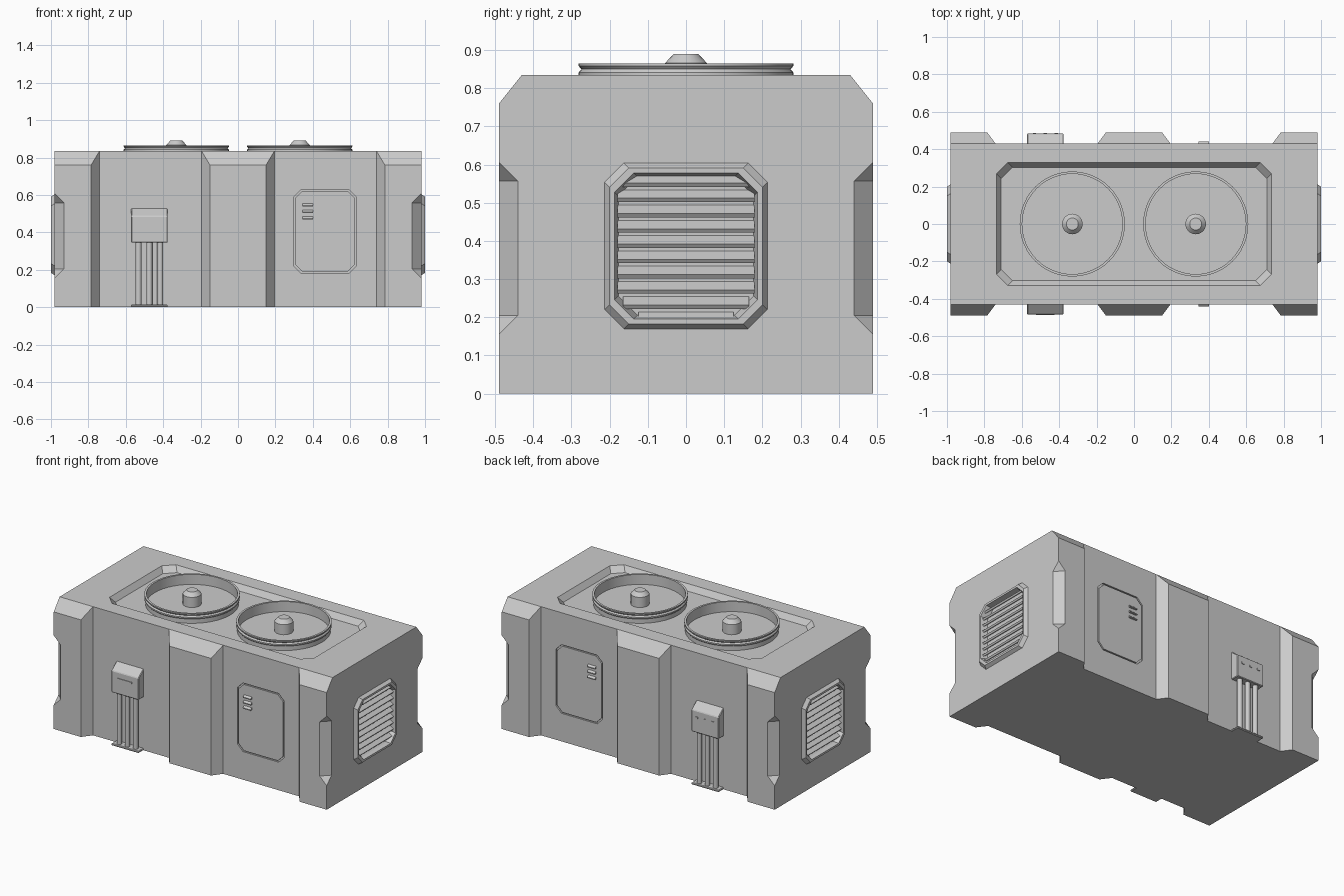
import bpy, bmesh, math

cube = bpy.data.objects.get("Cube")
if cube:
    bpy.data.objects.remove(cube, do_unlink=True)

grey = bpy.data.materials.new("plain grey")
grey.use_nodes = True
grey.diffuse_color = (0.6, 0.6, 0.6, 1)
grey.node_tree.nodes["Principled BSDF"].inputs["Base Color"].default_value = (0.6, 0.6, 0.6, 1)


def finish(name, bm, smooth=False):
    bmesh.ops.remove_doubles(bm, verts=bm.verts, dist=1e-5)
    bmesh.ops.recalc_face_normals(bm, faces=bm.faces)
    mesh = bpy.data.meshes.new(name)
    bm.to_mesh(mesh)
    bm.free()
    mesh.materials.append(grey)
    if smooth:
        mesh.shade_smooth()
        mesh.set_sharp_from_angle(angle=math.radians(30))
    obj = bpy.data.objects.new(name, mesh)
    bpy.context.scene.collection.objects.link(obj)
    return obj


def loft(name, rings, closed=False, smooth=False):
    """Skin equal-sized rings of points; cap the ends, or close into a loop."""
    bm = bmesh.new()
    vs = [[bm.verts.new(p) for p in ring] for ring in rings]
    pairs = list(zip(vs, vs[1:]))
    if closed:
        pairs.append((vs[-1], vs[0]))
    else:
        bm.faces.new(vs[0])
        bm.faces.new(vs[-1])
    for a, b in pairs:
        for i in range(len(a)):
            j = (i + 1) % len(a)
            bm.faces.new((a[i], a[j], b[j], b[i]))
    return finish(name, bm, smooth)


def box(name, x0, x1, y0, y1, z0, z1):
    return loft(name, [[(x0, y0, z), (x1, y0, z), (x1, y1, z), (x0, y1, z)] for z in (z0, z1)])


def octagon(w, h, c):
    return [(w, c - h), (w, h - c), (w - c, h), (c - w, h),
            (-w, h - c), (-w, c - h), (c - w, -h), (w - c, -h)]


def circle(x, y, r, z, n=48):
    return [(x + r * math.cos(2 * math.pi * i / n), y + r * math.sin(2 * math.pi * i / n), z)
            for i in range(n)]


WALL, RIB, END, TOP, SHOULDER, FLOOR = 0.43, 0.49, 0.98, 0.835, 0.76, 0.80

# Body: ribbed plan, with the rib tops sloping back to the roof
half = [(-END, WALL), (-END, RIB), (-0.785, RIB), (-0.74, WALL), (-0.195, WALL), (-0.15, RIB)]
half += [(-x, y) for x, y in reversed(half)]
plan = half + [(x, -y) for x, y in reversed(half)]
bm = bmesh.new()
low = [bm.verts.new((x, y, 0)) for x, y in plan]
high = [bm.verts.new((x, y, SHOULDER if abs(y) > WALL else TOP)) for x, y in plan]
bm.faces.new(low)
bm.faces.new([v for v in high if v.co.z > SHOULDER + 0.01])
for i in range(len(plan)):
    j = (i + 1) % len(plan)
    bm.faces.new((low[i], low[j], high[j], high[i]))
    if abs(plan[i][1]) == WALL and abs(plan[j][1]) == RIB:
        bm.faces.new(high[i:i + 4])
body = finish("body", bm)

# Cutters: roof recess, corner notches, vent pockets, door pockets
cutters = [loft("roof_cutter", [
    [(x, y, z) for x, y in octagon(0.735 + g, 0.328 + g, 0.06)]
    for z, g in ((FLOOR, -0.025), (TOP + 0.014, 0.01))])]
VENT_Z, DOOR_X, DOOR_Z = 0.387, 0.465, 0.405
for sx in (-1, 1):
    for sy in (-1, 1):
        cutters.append(loft("corner_cutter", [
            circle(sx * END, sy * RIB, r, z, 4)
            for z, r in ((0.155, 0), (0.205, 0.05), (0.557, 0.05), (0.607, 0))]))
    cutters.append(loft("vent_cutter", [
        [(sx * x, y, VENT_Z + z) for y, z in octagon(0.185, 0.2, 0.05)] for x in (0.955, 1.02)]))
for s in (-1, 1):
    cutters.append(loft("door_cutter", [
        [(DOOR_X + x, s * y, DOOR_Z + z) for x, z in octagon(0.168, 0.223, 0.04)]
        for y in (WALL - 0.01, WALL + 0.03)]))
for c in cutters:
    c.hide_render = True
    mod = body.modifiers.new("cut", 'BOOLEAN')
    mod.operation = 'DIFFERENCE'
    mod.solver = 'EXACT'
    mod.object = c
cut_mesh = bpy.data.meshes.new_from_object(
    body.evaluated_get(bpy.context.evaluated_depsgraph_get()))
body.modifiers.clear()
body.data = cut_mesh
for c in cutters:
    bpy.data.objects.remove(c, do_unlink=True)

# Roof fans: grooved ring and hub
for side, x in (("right", -0.33), ("left", 0.33)):
    profile = [(0.268, FLOOR - 0.005), (0.268, 0.865), (0.281, 0.865), (0.281, 0.858),
               (0.274, 0.85), (0.281, 0.842), (0.281, 0.834), (0.275, 0.828), (0.275, FLOOR - 0.005)]
    loft(side + "_fan_ring", [circle(x, 0, r, z) for r, z in profile], closed=True, smooth=True)
    loft(side + "_fan_hub", [circle(x, 0, r, z, 24) for r, z in
                             ((0.055, FLOOR - 0.005), (0.055, 0.866), (0.032, 0.89))], smooth=True)

# End vents: bevelled frame and slanted slats
for side, s in (("right", -1), ("left", 1)):
    frame = [(0.955, 0.213), (0.98, 0.213), (1.0, 0.2), (1.0, 0.187), (0.955, 0.177)]
    loft(side + "_vent_frame", [
        [(s * x, y, VENT_Z + z) for y, z in octagon(w, w + 0.004, 0.05)]
        for x, w in frame], closed=True)
    for i in range(11):
        z = 0.182 + 0.04 * i
        w = 0.18 - max(0, abs(z - VENT_Z) - 0.15)
        section = [(0.984, z), (0.991, z + 0.01), (0.958, z + 0.032), (0.958, z + 0.02)]
        loft(side + "_vent_slat", [[(s * px, y, pz) for px, pz in section] for y in (-w, w)])

# Doors and meter boxes on both long walls
for side, s in (("front", -1), ("back", 1)):
    loft(side + "_door", [
        [(DOOR_X + x, s * y, DOOR_Z + z) for x, z in octagon(0.16, 0.215, 0.038)]
        for y in (WALL - 0.015, WALL)])
    for z in (0.468, 0.503, 0.538):
        section = [(WALL - 0.005, z), (WALL + 0.012, z), (WALL + 0.012, z + 0.006), (WALL - 0.005, z + 0.02)]
        loft(side + "_door_louver", [[(x, s * y, pz) for y, pz in section] for x in (0.345, 0.4)])

    section = [(WALL - 0.01, 0.345), (0.483, 0.345), (0.483, 0.487), (WALL - 0.01, 0.535)]
    meter = loft(side + "_meter_box", [[(x, s * y, z) for y, z in section] for x in (-0.572, -0.376)])
    plate = box(side + "_pipe_base", -0.572, -0.376, s * (WALL - 0.01), s * 0.483, 0, 0.013)
    for obj in (meter, plate):
        bevel = obj.modifiers.new("soft edges", 'BEVEL')
        bevel.width = 0.004
    for x in (-0.532, -0.474, -0.416):
        loft(side + "_pipe", [circle(x, s * 0.456, 0.016, z, 16) for z in (0.005, 0.355)], smooth=True)
        if s > 0:
            box("back_meter_button", x - 0.009, x + 0.009, 0.48, 0.487, 0.438, 0.45)
    if s < 0:
        box("front_meter_handle", -0.524, -0.424, -0.487, -0.48, 0.438, 0.449)
